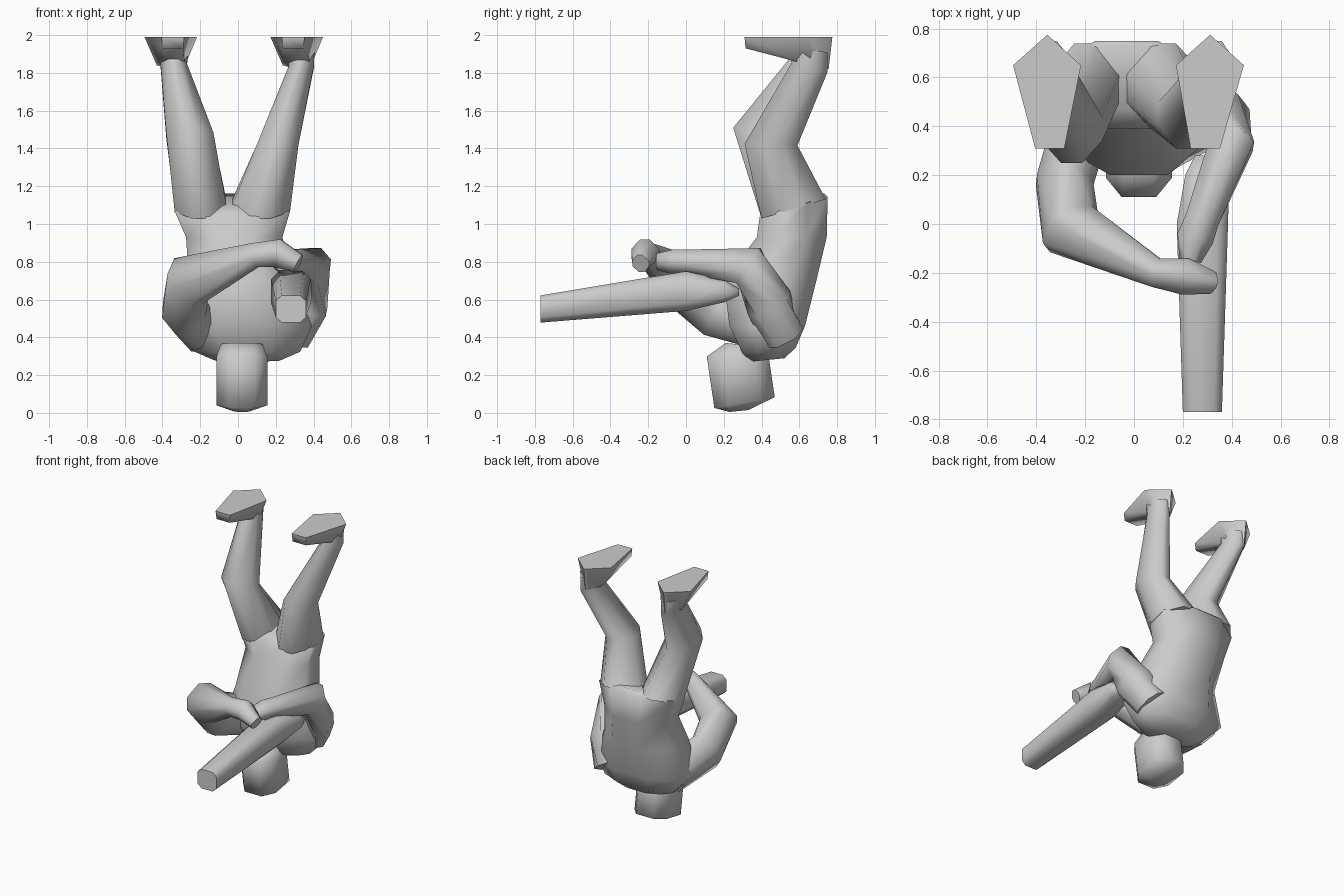
import bpy, bmesh, math
from mathutils import Vector


def skin(name, rings):
    """Bridge equal-sized point rings into a closed, smooth shaded shell."""
    bm = bmesh.new()
    loops = [[bm.verts.new(p) for p in r] for r in rings]
    n = len(loops[0])
    for a, b in zip(loops, loops[1:]):
        for i in range(n):
            j = (i + 1) % n
            bm.faces.new((a[i], a[j], b[j], b[i]))
    bm.faces.new(loops[0][::-1])
    bm.faces.new(loops[-1])
    bmesh.ops.recalc_face_normals(bm, faces=bm.faces)
    me = bpy.data.meshes.new(name)
    bm.to_mesh(me)
    bm.free()
    for p in me.polygons:
        p.use_smooth = True
    me.set_sharp_from_angle(angle=math.radians(75))
    ob = bpy.data.objects.new(name, me)
    bpy.context.collection.objects.link(ob)
    return ob


def ring(c, u, v, box=0.42):
    """Chamfered rectangle spanned by u and v; box is the flat share of each side."""
    shape = [(1, box), (box, 1), (-box, 1), (-1, box),
             (-1, -box), (-box, -1), (box, -1), (1, -box)]
    return [Vector(c) + a * Vector(u) + b * Vector(v) for a, b in shape]


def upright(name, sections, box=0.42):
    """Sections are x, y, z, half width, half depth, slope along y."""
    return skin(name, [ring((x, y, z), (rx, 0, 0), (0, ry, ry * s), box)
                       for x, y, z, rx, ry, s in sections])


def tube(name, path, box=0.42):
    """Bent limb: x, y, z, half width across, half height per joint."""
    pts = [Vector(p[:3]) for p in path]
    rings = []
    side = None
    for i, p in enumerate(path):
        d_in = (pts[i] - pts[max(i - 1, 0)]).normalized()
        d_out = (pts[min(i + 1, len(pts) - 1)] - pts[i]).normalized()
        t = (d_in + d_out).normalized()
        u = t.cross(Vector((0, 0, 1))).normalized()
        if side and u.dot(side) < 0:
            u = -u
        side = u
        rings.append(ring(pts[i], u * p[3], u.cross(t) * p[4], box))
    return skin(name, rings)


# Torso, upside down: shoulders low, hips high
upright("torso", [
    (0.05, 0.43, 0.28, 0.17, 0.09, 0.1),
    (0.05, 0.44, 0.33, 0.28, 0.14, 0.1),
    (0.02, 0.43, 0.46, 0.37, 0.20, 0.0),
    (0.02, 0.445, 0.70, 0.28, 0.245, 0.0),
    (-0.02, 0.56, 0.93, 0.255, 0.185, 0.0),
    (-0.03, 0.57, 1.09, 0.305, 0.18, 0.3),
    (-0.04, 0.60, 1.13, 0.19, 0.13, 0.25)])

# Head
upright("head", [
    (0.02, 0.28, 0.01, 0.04, 0.05, 0.1),
    (0.02, 0.31, 0.055, 0.135, 0.16, 0.18),
    (0.02, 0.275, 0.29, 0.135, 0.165, -0.05),
    (0.02, 0.31, 0.36, 0.11, 0.10, -0.1)], 0.52)

# Legs, reaching up
upright("left_leg", [
    (-0.195, 0.57, 1.08, 0.14, 0.17, 0.3),
    (-0.255, 0.39, 1.47, 0.125, 0.14, -0.28),
    (-0.34, 0.645, 1.84, 0.07, 0.105, -0.25),
    (-0.345, 0.65, 1.92, 0.08, 0.10, -0.1)], 0.35)
upright("right_leg", [
    (0.115, 0.57, 1.08, 0.16, 0.17, 0.3),
    (0.21, 0.45, 1.42, 0.11, 0.14, -0.03),
    (0.335, 0.655, 1.83, 0.066, 0.095, -0.25),
    (0.33, 0.65, 1.92, 0.075, 0.10, -0.1)], 0.35)

# Feet: pentagon soles facing up
SOLE = [(0, 0.775), (0.138, 0.65), (0.06, 0.31), (-0.06, 0.31), (-0.14, 0.65)]
UPPER = [(0, 0.755, 1.82), (0.075, 0.66, 1.84), (0.055, 0.315, 1.93),
         (-0.055, 0.315, 1.93), (-0.075, 0.66, 1.84)]
for name, cx, toe in (("left_foot", -0.355, 0.01), ("right_foot", 0.312, -0.02)):
    skin(name, [[(cx + x + (toe if y < 0.5 else 0), y, z) for x, y, z in UPPER],
                [(cx + x + (toe if y < 0.5 else 0), y, 1.99) for x, y in SOLE]])

# Arms with hands
tube("left_arm", [
    (-0.20, 0.46, 0.45, 0.12, 0.13),
    (-0.285, 0.17, 0.545, 0.115, 0.15),
    (-0.26, -0.02, 0.70, 0.125, 0.14),
    (0.09, -0.20, 0.835, 0.06, 0.065),
    (0.21, -0.215, 0.845, 0.075, 0.075),
    (0.32, -0.24, 0.79, 0.045, 0.05)], 0.32)
tube("right_arm", [
    (0.27, 0.51, 0.42, 0.11, 0.12),
    (0.37, 0.44, 0.58, 0.10, 0.13),
    (0.40, 0.33, 0.78, 0.09, 0.11),
    (0.28, 0.02, 0.80, 0.07, 0.065),
    (0.25, -0.06, 0.80, 0.075, 0.065),
    (0.23, -0.15, 0.80, 0.045, 0.045)], 0.35)

# Long tapered block held forward
skin("held_block", [ring((x, y, z), (rx, 0, 0), (0, 0, rz), 0.6) for x, y, z, rx, rz in (
    (0.28, -0.77, 0.55, 0.08, 0.072),
    (0.28, 0.0, 0.645, 0.105, 0.105),
    (0.30, 0.20, 0.645, 0.09, 0.06),
    (0.31, 0.28, 0.64, 0.06, 0.02))])
